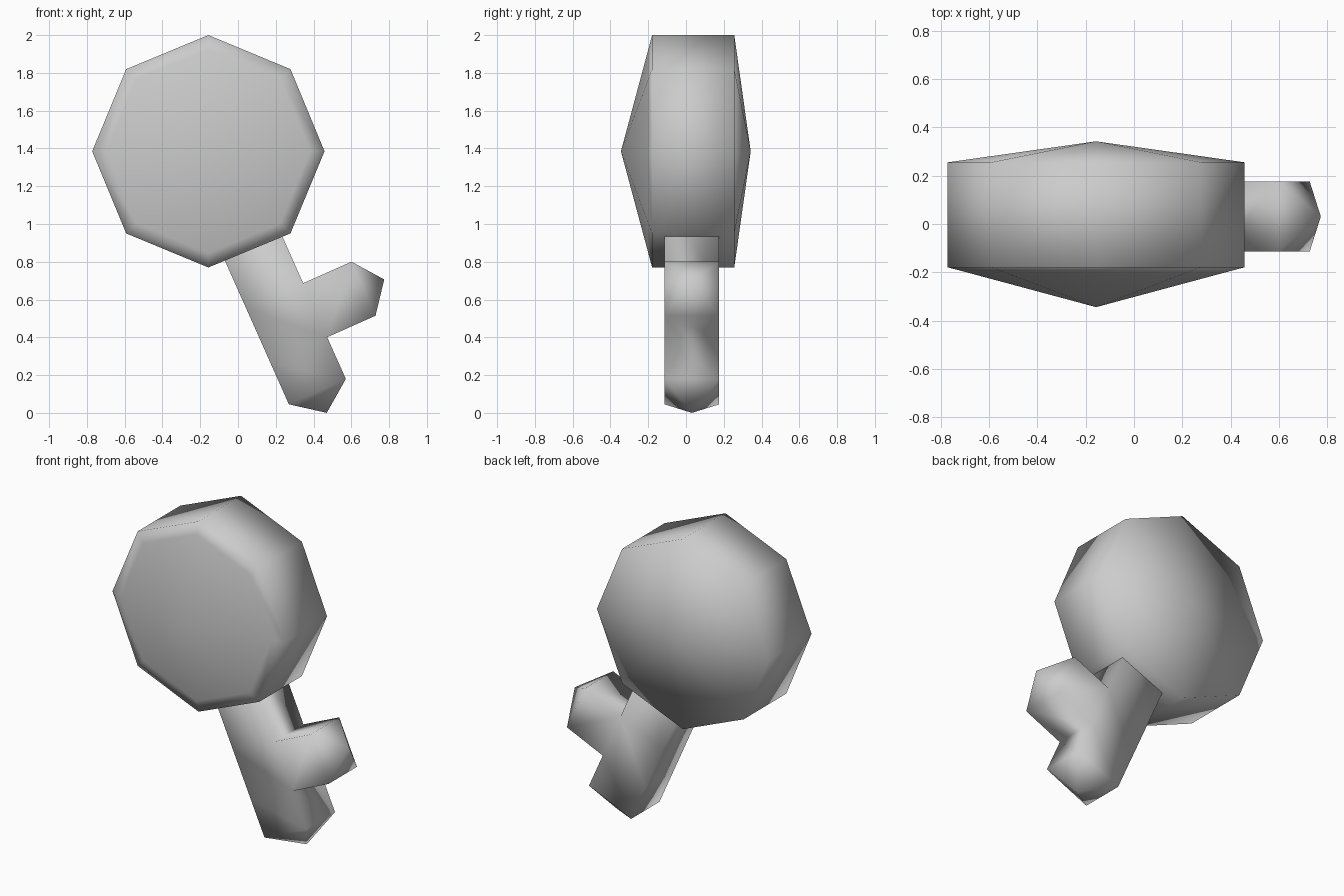
import bpy
import bmesh
from math import radians
from mathutils import Matrix, Vector

cube = bpy.data.objects.get("Cube")
if cube:
    bpy.data.objects.remove(cube, do_unlink=True)

grey = bpy.data.materials.new("light_grey")
grey.use_nodes = True
grey.diffuse_color = (0.6, 0.6, 0.6, 1)
grey.node_tree.nodes["Principled BSDF"].inputs["Base Color"].default_value = grey.diffuse_color


def facing(bm, direction):
    """Outermost face that looks along a direction."""
    bm.normal_update()
    faces = [f for f in bm.faces if f.normal.dot(direction) > 0.99]
    return max(faces, key=lambda f: f.calc_center_median().dot(direction))


def extrude(bm, face, direction, length):
    cap = bmesh.ops.extrude_discrete_faces(bm, faces=[face])["faces"][0]
    bmesh.ops.translate(bm, verts=cap.verts[:], vec=direction * length)
    return cap


def point(bm, face, direction, height):
    """Raise a pyramid on a face."""
    tip = bmesh.ops.poke(bm, faces=[face])["verts"][0]
    tip.co += direction * height


def finish(bm, name):
    """Turn a bmesh into a smooth grey object."""
    bmesh.ops.recalc_face_normals(bm, faces=bm.faces[:])
    mesh = bpy.data.meshes.new(name)
    bm.to_mesh(mesh)
    bm.free()
    mesh.materials.append(grey)
    for poly in mesh.polygons:
        poly.use_smooth = True
    obj = bpy.data.objects.new(name, mesh)
    bpy.context.collection.objects.link(obj)
    return obj


# Eight-sided head with a rimmed front and a shallow point on both faces
front, back = Vector((0, -1, 0)), Vector((0, 1, 0))
bm = bmesh.new()
bmesh.ops.create_cone(
    bm, cap_ends=True, segments=8, radius1=0.615, radius2=0.615, depth=0.435,
    matrix=Matrix.Translation((-0.157, 0.038, 1.385)) @ Matrix.Rotation(radians(90), 4, "X"))
disc = facing(bm, front)
bmesh.ops.inset_individual(bm, faces=[disc], thickness=0.07, use_even_offset=True)
bmesh.ops.translate(bm, verts=disc.verts[:], vec=front * 0.02)
point(bm, disc, front, 0.145)
point(bm, facing(bm, back), back, 0.087)
finish(bm, "head")

# Square handle hanging from the head, with a side branch on its middle length
down, side = Vector((0, 0, -1)), Vector((1, 0, 0))
bm = bmesh.new()
bmesh.ops.create_cube(
    bm, size=1,
    matrix=Matrix.Translation((0, 0, 0.8)) @ Matrix.Diagonal((0.33, 0.29, 0.49, 1)))
middle = extrude(bm, facing(bm, down), down, 0.313)
bm.normal_update()
root = min((f for f in bm.faces if f.normal.dot(side) > 0.99),
           key=lambda f: f.calc_center_median().z)
end = extrude(bm, middle, down, 0.242)
point(bm, end, down, 0.123)
point(bm, extrude(bm, root, side, 0.28), side, 0.12)
handle = finish(bm, "branched_handle")
handle.location = (0.42, 0.031, 0.1125)
handle.rotation_euler.y = radians(-24)
